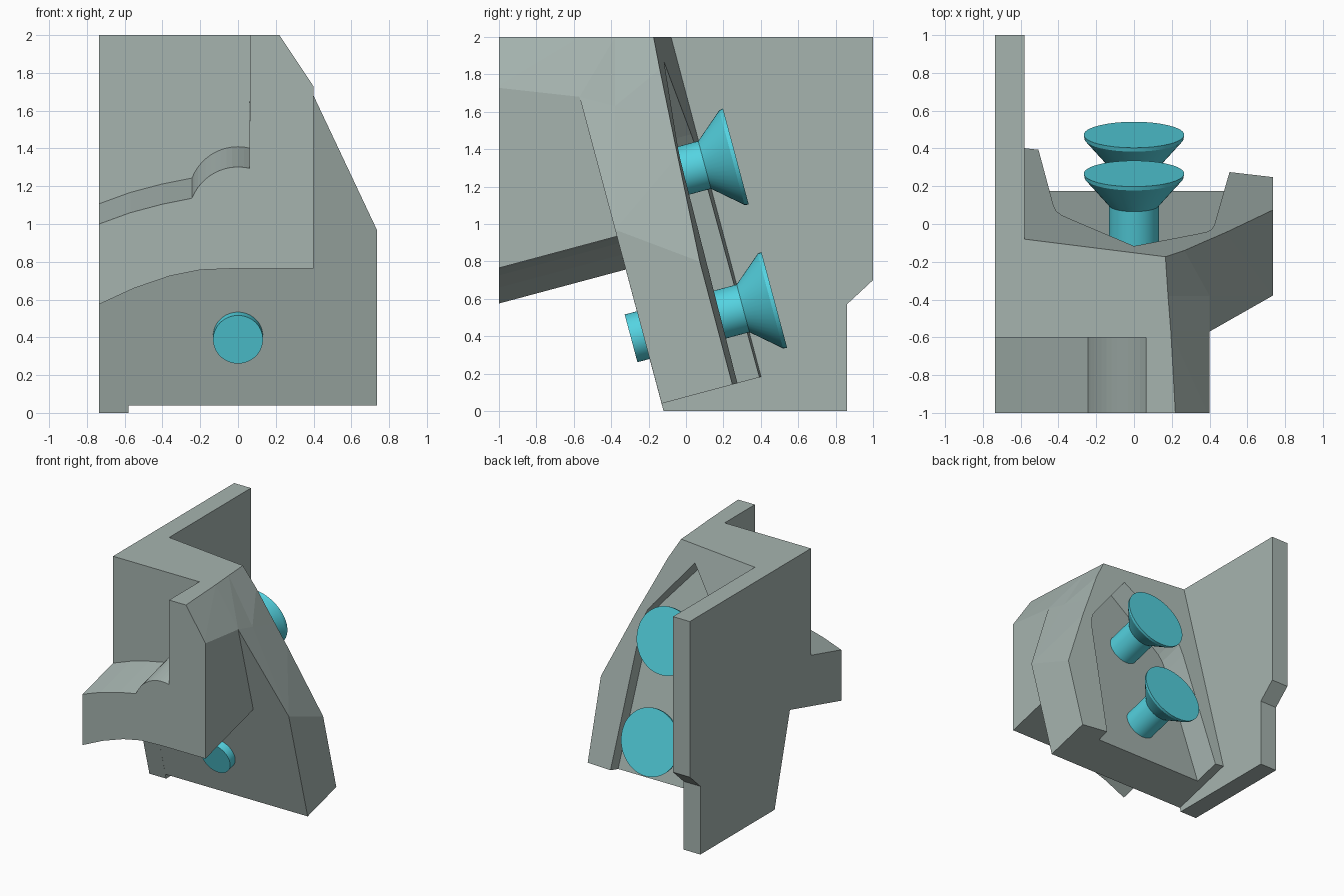
import bpy, bmesh, math
from mathutils import Vector

if "Cube" in bpy.data.objects:
    bpy.data.objects.remove(bpy.data.objects["Cube"], do_unlink=True)


def material(name, rgb):
    m = bpy.data.materials.new(name)
    m.use_nodes = True
    m.diffuse_color = (*rgb, 1)
    m.node_tree.nodes["Principled BSDF"].inputs["Base Color"].default_value = (*rgb, 1)
    return m


GREY = material("grey green", (0.38, 0.455, 0.43))
TEAL = material("teal", (0.09, 0.65, 0.75))

# Frame of the leaning panel: u runs up it, d runs through it to the back
TILT = math.radians(15)
SHEAR = math.tan(TILT)
ORIGIN = Vector((0, -0.13, 0.04))
U = Vector((0, -math.sin(TILT), math.cos(TILT)))
D = Vector((0, math.cos(TILT), math.sin(TILT)))


def panel(x, s, depth):
    return ORIGIN + Vector((x, 0, 0)) + U * s + D * depth


def loft(name, rings, mat, triangulate=False):
    """Skin matching rings of points, cap both ends and face outwards."""
    bm = bmesh.new()
    rows = [[bm.verts.new(p) for p in ring] for ring in rings]
    for a, b in zip(rows, rows[1:]):
        n = len(a)
        for i in range(n):
            j = (i + 1) % n
            bm.faces.new((a[i], a[j], b[j], b[i]))
    bm.faces.new(rows[0][::-1])
    bm.faces.new(rows[-1])
    bm.normal_update()
    if triangulate:
        bmesh.ops.triangulate(bm, faces=bm.faces[:])
    if bm.calc_volume(signed=True) < 0:
        bmesh.ops.reverse_faces(bm, faces=bm.faces[:])
    bm.normal_update()
    me = bpy.data.meshes.new(name)
    bm.to_mesh(me)
    bm.free()
    me.materials.append(mat)
    ob = bpy.data.objects.new(name, me)
    bpy.context.collection.objects.link(ob)
    return ob


def combine(ob, other, operation):
    """Apply a boolean and drop the helper."""
    other.hide_render = True
    mod = ob.modifiers.new("boolean", "BOOLEAN")
    mod.object, mod.operation, mod.solver = other, operation, "EXACT"
    bpy.context.view_layer.objects.active = ob
    bpy.ops.object.modifier_apply(modifier=mod.name)
    bpy.data.objects.remove(other, do_unlink=True)


def sheared(name, outline, y0, y1):
    """Push an x-z outline back along the panel's through direction."""
    return loft(name, [[(x, y, z + SHEAR * (y + 1)) for x, z in outline] for y in (y0, y1)], GREY)


# Leaning panel
body = loft("body", [[panel(x, s, f) for s, f in ((0, 0), (0, 0.75), (2.25, 0.75), (2.25, 0))]
                     for x in (-0.6, 0.735)], GREY)

# Front bracket with a curved underside
under = [(-0.735, 0.575), (-0.55, 0.66), (-0.36, 0.725), (-0.2, 0.757), (0, 0.765), (0.4, 0.765)]
combine(body, sheared("bracket", under + [(0.4, 2.1), (-0.735, 2.1)], -1, -0.12), "UNION")

# Recess above the curved ledge
ledge = [(-0.8, 0.97), (-0.735, 1.0), (-0.57, 1.06), (-0.4, 1.105), (-0.25, 1.135)]
for i in range(13):
    a = math.radians(158 - i * 6.8)
    ledge.append((0.262 * math.cos(a), 1.04 + 0.262 * math.sin(a)))
ledge += [(0.065, 2.7), (-0.8, 2.7)]
combine(body, sheared("recess", ledge, -1.1, -0.6), "DIFFERENCE")

# Twisting bevel along the right shoulder: y, x at the top, two heights
bevel = []
for y, top, mid, low in ((-1.02, 0.22, 1.73, 1.15), (-0.57, 0.195, 1.68, 1.02),
                         (-0.38, 0.18, 1.63, 0.97), (0.07, 0.15, 1.5, 0.8), (0.9, 0.1, 1.2, 0.5)):
    run = (0.4 - top) / (2 - mid)
    bevel.append([(top - 0.8 * run, y, 2.8), (top, y, 2), (0.4, y, mid), (0.735, y, low),
                  (0.9, y, low - 0.35), (0.9, y, 2.8)])
combine(body, loft("shoulder_cut", bevel, GREY, True), "DIFFERENCE")


# Skewed back plane
def back(x, z):
    return (x, -0.08 - 0.125 * (x + 0.58) + 0.265 * (2 - z), z)


corners = ((-0.9, -0.3), (0.9, -0.3), (0.9, 2.7), (-0.9, 2.7))
combine(body, loft("back_cut", [[back(x, z) for x, z in corners],
                                [(x, 1.6, z) for x, z in corners]], GREY), "DIFFERENCE")

# Pointed pocket in the back, open at the bottom
half = [(0.52, -0.2), (0.425, 1.13), (0.41, 1.23), (0.385, 1.29), (0.34, 1.35)]
outline = half + [(0, 1.76)] + [(-x, s) for x, s in reversed(half)]
combine(body, loft("pocket", [[panel(x, s, f) for x, s in outline] for f in (0.315, 1.2)], GREY),
        "DIFFERENCE")

# Level top
flat = ((-1, -1.5), (1, -1.5), (1, 1.5), (-1, 1.5))
combine(body, loft("top_cut", [[(x, y, z) for x, y in flat] for z in (2, 3)], GREY), "DIFFERENCE")

# Upright side plate
side = [(-0.12, 0), (-0.374, 0.95), (-0.6, 0.95), (-0.6, 2), (1, 2), (1, 0.7), (0.86, 0.57), (0.86, 0)]
loft("side_plate", [[(x, y, z) for y, z in side] for x in (-0.735, -0.58)], GREY)


# Pins with flared heads
def pin(name, s, start):
    rings = []
    for f, r in ((start, 0.132), (0.552, 0.132), (0.703, 0.262), (0.725, 0.266)):
        rings.append([panel(r * math.cos(a), s + r * math.sin(a), f)
                      for a in (math.tau * i / 48 for i in range(48))])
    ob = loft(name, rings, TEAL)
    bpy.ops.object.select_all(action="DESELECT")
    ob.select_set(True)
    bpy.context.view_layer.objects.active = ob
    bpy.ops.object.shade_smooth_by_angle(angle=math.radians(25))


pin("lower_pin", 0.379, -0.068)
pin("upper_pin", 1.173, 0.1)
